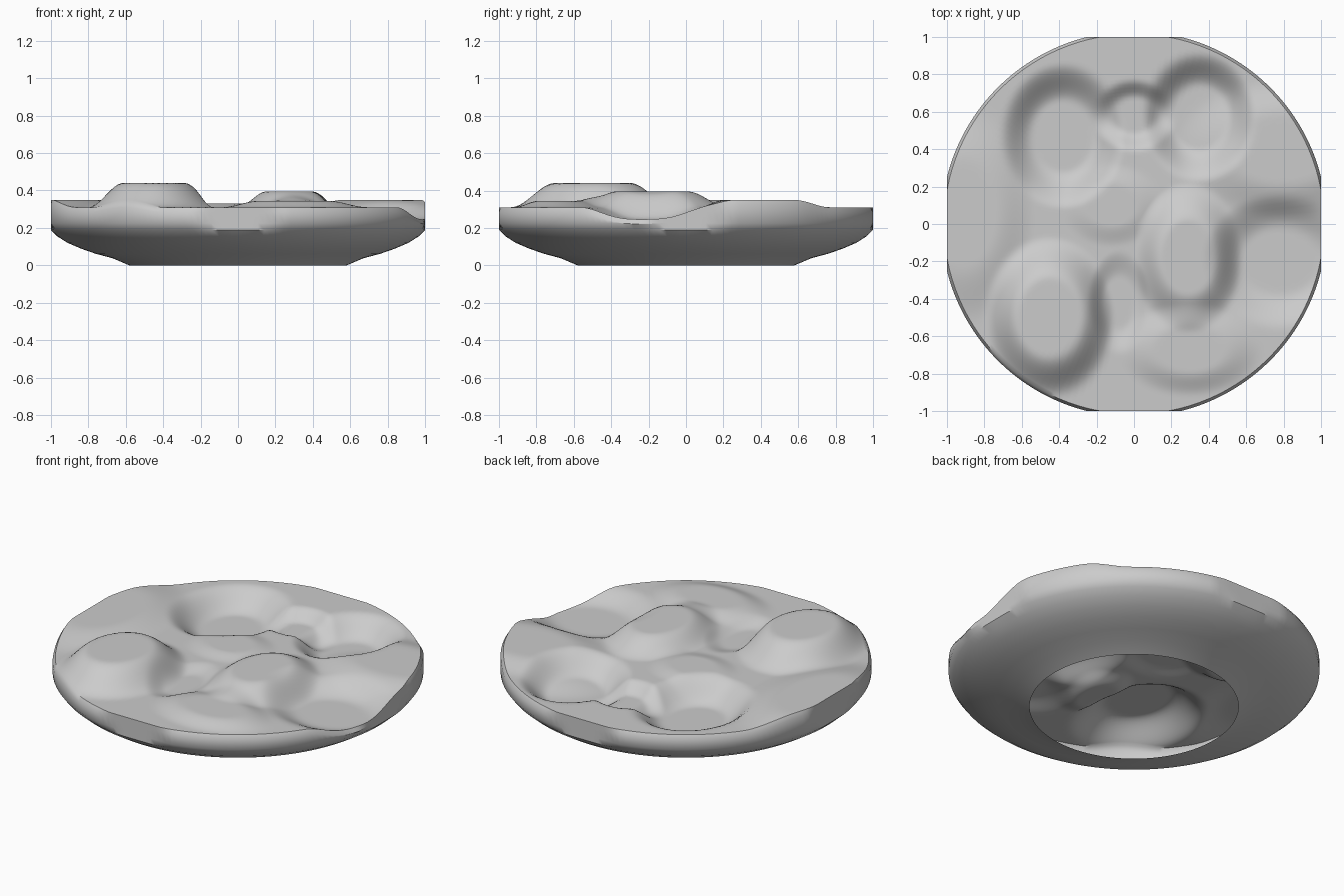
import bpy, bmesh, math

if "Cube" in bpy.data.objects:
    bpy.data.objects.remove(bpy.data.objects["Cube"])

SEG, RINGS = 180, 56

# Terrain features: centre x, centre y, radius x, radius y, height change
FEATURES = [
    (-0.45, -0.50, 0.25, 0.31, 0.13),    # front left plateau
    (0.29, -0.18, 0.21, 0.29, 0.085),    # central hill
    (-0.38, 0.47, 0.24, 0.28, -0.11),    # rear left hollow
    (0.35, 0.57, 0.22, 0.25, -0.11),     # rear right hollow
    (0.0, 0.58, 0.16, 0.14, -0.06),      # saddle between hollows
    (0.80, 0.40, 0.42, 0.27, 0.04),      # right bank
    (0.78, -0.20, 0.30, 0.26, -0.065),   # right valley
    (-0.92, 0.05, 0.28, 0.42, 0.04),     # left bank
    (0.30, -0.67, 0.28, 0.18, 0.035),    # front mound
    (-0.08, -0.42, 0.12, 0.20, -0.03),   # front gully
    (-0.12, 0.10, 0.20, 0.16, 0.02),     # middle ridge
]


def smoothstep(a, b, t):
    t = min(1.0, max(0.0, (t - a) / (b - a)))
    return t * t * (3 - 2 * t)


def height(x, y):
    z = 0.31
    for cx, cy, rx, ry, dh in FEATURES:
        d = math.hypot((x - cx) / rx, (y - cy) / ry)
        z += dh * (1 - smoothstep(0.65, 1.4, d))
    return z


def clip(v):
    return max(-1.0, min(1.0, v))


# Underside profile below the rim: radius, height
UNDER = [(1.03, 0.225), (1.005, 0.19), (0.965, 0.155), (0.91, 0.12),
         (0.84, 0.09), (0.76, 0.062), (0.67, 0.038), (0.58, 0.01)]

bm = bmesh.new()
angles = [2 * math.pi * i / SEG for i in range(SEG)]
rings = []

# Terrain surface rings, with the outline flattened on the four sides
for k in range(1, RINGS + 1):
    r = 1.015 * k / RINGS
    ring = []
    for a in angles:
        x, y = clip(r * math.cos(a)), clip(r * math.sin(a))
        ring.append(bm.verts.new((x, y, height(x, y))))
    rings.append(ring)

# Rounded rim that follows the terrain
ring = []
for v in rings[-1]:
    a = math.atan2(v.co.y, v.co.x)
    ring.append(bm.verts.new((clip(1.03 * math.cos(a)), clip(1.03 * math.sin(a)),
                              v.co.z - 0.025)))
rings.append(ring)

# Bowl-shaped underside, open at the bottom
for r, z in UNDER:
    rings.append([bm.verts.new((clip(r * math.cos(a)), clip(r * math.sin(a)), z))
                  for a in angles])

for lo, hi in zip(rings, rings[1:]):
    for i in range(SEG):
        j = (i + 1) % SEG
        bm.faces.new((lo[i], hi[i], hi[j], lo[j]))

centre = bm.verts.new((0, 0, height(0, 0)))
for i in range(SEG):
    bm.faces.new((centre, rings[0][i], rings[0][(i + 1) % SEG]))

# Stand the open lower edge on the ground
for v in rings[-1]:
    v.co.z = 0.0

mesh = bpy.data.meshes.new("terrain_disc")
bm.to_mesh(mesh)
bm.free()
disc = bpy.data.objects.new("terrain_disc", mesh)
bpy.context.collection.objects.link(disc)
bpy.context.view_layer.objects.active = disc
disc.select_set(True)
bpy.ops.object.shade_smooth_by_angle(angle=math.radians(40))
